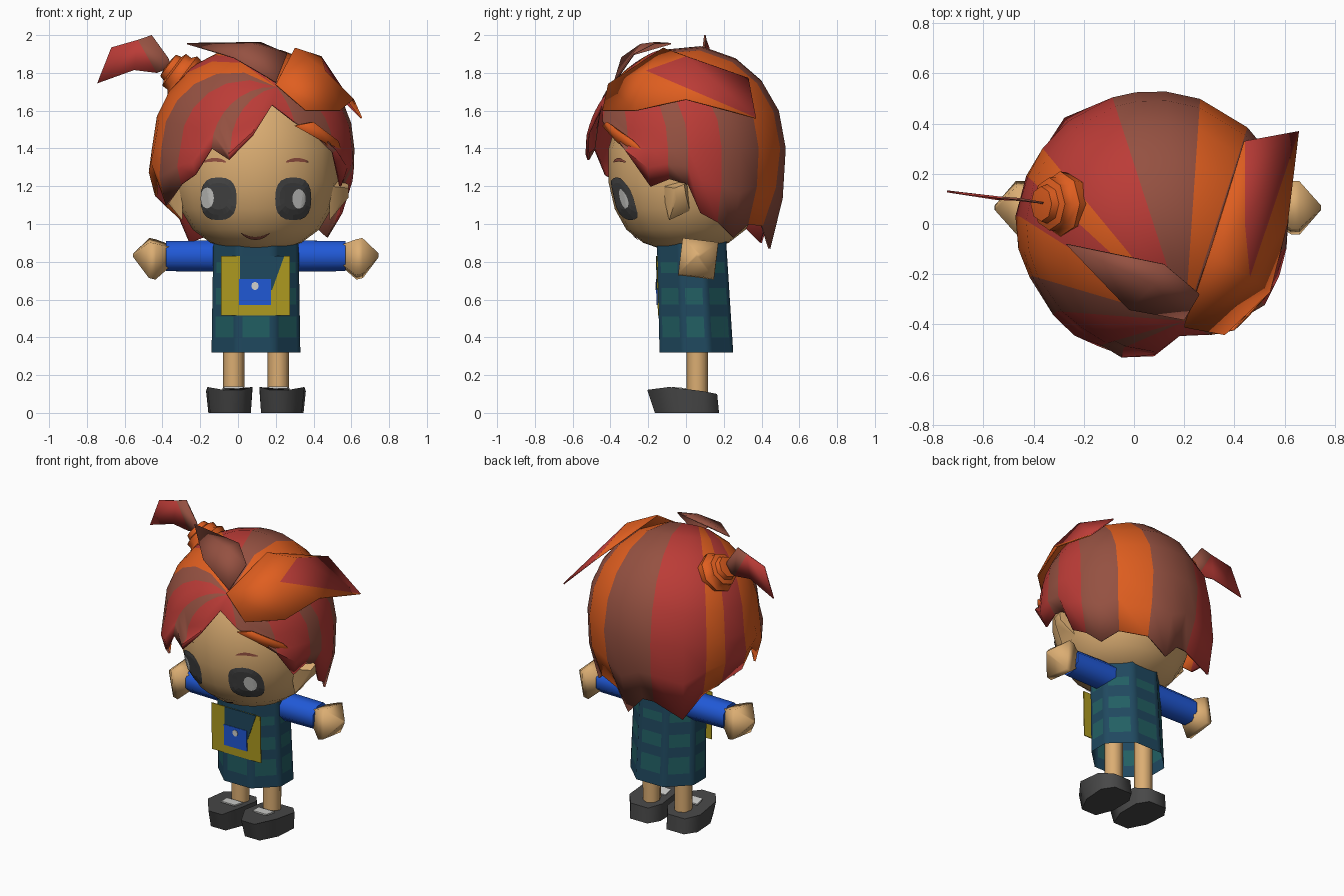
import bpy, bmesh, math
from mathutils import Vector
from mathutils.bvhtree import BVHTree

if "Cube" in bpy.data.objects:
    bpy.data.objects.remove(bpy.data.objects["Cube"])

CX = 0.095  # mirror plane of the figure


def material(name, rgb):
    m = bpy.data.materials.new(name)
    m.diffuse_color = (*rgb, 1)
    m.use_nodes = True
    m.node_tree.nodes["Principled BSDF"].inputs["Base Color"].default_value = m.diffuse_color
    return m


ORANGE = material("orange hair", (0.74, 0.112, 0.014))
RED = material("red hair", (0.50, 0.045, 0.038))
BROWN = material("brown hair", (0.30, 0.082, 0.053))
SKIN = material("skin", (0.71, 0.42, 0.17))
BLUE = material("blue cloth", (0.015, 0.10, 0.68))
NAVY = material("dark blue cloth", (0.014, 0.066, 0.115))
TEAL = material("teal spots", (0.016, 0.115, 0.125))
YELLOW = material("yellow panel", (0.43, 0.33, 0.015))
GREY = material("dark grey", (0.065, 0.065, 0.065))
WHITE = material("light grey", (0.65, 0.65, 0.63))
HAIR = [ORANGE, RED, BROWN]
O, R, B = 0, 1, 2


def make(name, verts, faces, mats, index=None, smooth=None, thick=0, recalc=True):
    me = bpy.data.meshes.new(name)
    me.from_pydata([tuple(v) for v in verts], [], faces)
    for m in mats:
        me.materials.append(m)
    for i, p in enumerate(me.polygons):
        p.material_index = index[i] if index else 0
        p.use_smooth = smooth is not None
    if recalc:
        bm = bmesh.new()
        bm.from_mesh(me)
        bmesh.ops.recalc_face_normals(bm, faces=bm.faces)
        bm.to_mesh(me)
        bm.free()
    if smooth is not None:
        me.set_sharp_from_angle(angle=math.radians(smooth))
    ob = bpy.data.objects.new(name, me)
    bpy.context.collection.objects.link(ob)
    if thick:
        mod = ob.modifiers.new("thickness", 'SOLIDIFY')
        mod.thickness, mod.offset = thick, 0
    return ob


def loft(name, rings, mats, smooth=None, rule=None, bottom=True):
    """Join equal-length rings and cap the ends."""
    n = len(rings[0])
    verts = [v for r in rings for v in r]
    faces, idx = [], []
    for i in range(len(rings) - 1):
        for j in range(n):
            k = (j + 1) % n
            faces.append((i * n + j, i * n + k, (i + 1) * n + k, (i + 1) * n + j))
            idx.append(rule(i, j) if rule else 0)
    faces.append(tuple(range(len(verts) - n, len(verts))))
    if bottom:
        faces.append(tuple(range(n))[::-1])
    return make(name, verts, faces, mats, idx + [0, 0], smooth)


def tube(name, stations, n, mat, smooth=40, turn=0.0):
    """Round rings along a path of (point, radius); rings face the path's overall direction."""
    axis = (Vector(stations[-1][0]) - Vector(stations[0][0])).normalized()
    side = axis.cross((0, 1, 0)).normalized()
    up = side.cross(axis)
    angs = [2 * math.pi * j / n + turn for j in range(n)]
    rings = [[Vector(c) + r * (side * math.cos(a) + up * math.sin(a)) for a in angs]
             for c, r in stations]
    return loft(name, rings, [mat], smooth)


# Head
def head_ring(z, s, n=20):
    return [Vector((CX + 0.435 * s * math.sin(2 * math.pi * j / n),
                    -0.41 * s * math.cos(2 * math.pi * j / n), z)) for j in range(n)]


HEAD = [(.865, .3), (.90, .55), (.97, .77), (1.08, .92), (1.22, 1), (1.4, 1), (1.6, .85),
        (1.74, .55), (1.8, .15)]
head = loft("head", [head_ring(z, s) for z, s in HEAD], [SKIN], 50)
bvh = BVHTree.FromPolygons([v.co for v in head.data.vertices],
                           [p.vertices[:] for p in head.data.polygons])

# Ears
for s, side in ((1, "right"), (-1, "left")):
    base = [(CX + s * .39, y, z) for y, z in ((-.13, 1.2), (0.01, 1.25), (.02, 1.07), (-.09, 1.02))]
    tip = [(CX + s * .49, y, z) for y, z in ((-.06, 1.19), (-.01, 1.21), (0, 1.15), (-.05, 1.14))]
    loft(side + "_ear", [base, tip], [SKIN], 60)


def face_decal(name, cx, cz, rx, rz, mat, off, power=2.0, bend=0.0, n=20):
    """Rounded patch laid on the front of the head."""
    verts, faces = [], []
    for t in (1, .75, .5, .25):
        for j in range(n):
            a = 2 * math.pi * j / n
            c, s = math.cos(a), math.sin(a)
            u = t * math.copysign(abs(c) ** (2 / power), c)
            x = cx + rx * u
            z = cz + rz * t * math.copysign(abs(s) ** (2 / power), s) + bend * u * u
            hit = bvh.ray_cast(Vector((x, -2, z)), Vector((0, 1, 0)))
            verts.append(hit[0] + hit[1] * off * (1 if hit[1].y < 0 else -1))
    for i in range(3):
        for j in range(n):
            k = (j + 1) % n
            faces.append((i * n + j, i * n + k, i * n + n + k, i * n + n + j))
    faces.append(tuple(range(3 * n, 4 * n)))
    make(name, verts, faces, [mat], recalc=False)


# Face details
for s, side in ((1, "right"), (-1, "left")):
    face_decal(side + "_eye", CX + s * .195, 1.135, .094, .112, GREY, .006, 2.6)
    face_decal(side + "_brow", CX + s * .215, 1.34, .06, .01, BROWN, .006, 2, -.012)
face_decal("right_eye_shine", .318, 1.135, .034, .052, WHITE, .009)
face_decal("left_eye_shine", -.158, 1.14, .034, .055, WHITE, .009)
face_decal("mouth", .092, .928, .075, .008, BROWN, .006, 2, .028)

# Hair cap: strands run from a parting point over the head to a jagged rim
C, RAD = Vector((.08, .012, 1.4)), Vector((.53, .512, .54))
POLE = Vector((.23, -.77))
STRANDS = [  # azimuth from the front, rim height, rim spread, colour
    (12, 1.63, 1, R), (25, 1.54, 1, B), (38, 1.47, 1, B), (52, 1.38, 1, R), (66, 1.2, .95, R),
    (78, 1.24, .92, B), (90, 1.21, .9, R), (98, 1.06, .89, R), (110, 1.01, .88, B),
    (122, .93, .87, B), (136, 1.0, .85, O), (160, .99, .81, B), (175, .87, .84, B),
    (188, .98, .82, B), (198, .98, .84, R), (220, .90, .98, R), (236, 1.03, .88, O),
    (250, 1.10, .93, R), (268, 1.15, .97, O), (282, 1.25, .97, O), (295, 1.1, .95, B),
    (314, 1.21, .99, R), (326, 1.26, 1.03, R), (337, 1.40, 1.05, B), (347, 1.34, 1.06, R),
    (0, 1.47, 1.05, R)]


def on_cap(xy, k=1.0):
    """Point on the cap above a plan position in the unit circle."""
    z = math.sqrt(max(0, 1 - xy.length_squared))
    return C + Vector((xy.x * RAD.x * k, xy.y * RAD.y * k, z * RAD.z))


def strand(az, z, k):
    a, h = math.radians(az), (z - C.z) / RAD.z
    flat = Vector((math.sin(a), -math.cos(a)))
    if h > 0:
        end = flat * math.sqrt(1 - h * h)
        return [on_cap(POLE.lerp(end, 1 - (1 - t / 8) ** 1.8), 1 + (k - 1) * t / 8)
                for t in range(1, 9)]
    pts = [on_cap(POLE.lerp(flat, 1 - (1 - t / 6) ** 1.8)) for t in range(1, 7)]
    rim = on_cap(flat, k)
    rim.z = z
    return pts + [(pts[-1] + rim) / 2 + flat.to_3d() * .025, rim]


verts, faces, idx = [on_cap(POLE)], [], []
for az, z, k, c in STRANDS:
    verts += strand(az, z, k)
for i, s in enumerate(STRANDS):
    a, b = 1 + i * 8, 1 + (i + 1) % len(STRANDS) * 8
    faces += [(0, a, b)] + [(a + t, a + t + 1, b + t + 1, b + t) for t in range(7)]
    idx += [s[3]] * 8
make("hair_cap", verts, faces, HAIR, idx, 50, .012)

# Loose locks
make("side_lock", [(.2, -.41, 1.74), (.30, -.12, 1.93), (.44, .33, 1.77), (.655, .37, 1.56),
                   (.61, 0, 1.66), (.54, -.27, 1.6), (.36, -.44, 1.6), (.46, -.21, 1.81),
                   (.44, .0, 1.885)],
     [(0, 1, 7), (1, 8, 7), (1, 2, 8), (8, 2, 3), (8, 3, 7), (7, 3, 4), (0, 7, 5, 6), (7, 4, 5)],
     HAIR, [O, O, O, R, R, O, O, O], 60, .008)
make("top_lock", [(-.27, -.08, 1.955), (.12, -.16, 1.96), (.26, -.28, 1.90), (.2, -.38, 1.75),
                  (-.02, -.34, 1.88), (.08, -.24, 1.95)],
     [(0, 1, 5), (1, 2, 5), (0, 5, 4), (5, 2, 3, 4)], HAIR, [B, B, B, B], 50, .008)
make("cheek_lock", [(.3, -.44, 1.52), (.4, -.42, 1.54), (.53, -.28, 1.44), (.57, -.14, 1.3),
                    (.46, -.36, 1.43)],
     [(0, 1, 4), (1, 2, 4), (2, 3, 4)], HAIR, [O, O, O], 50, .008)

# Bun and tail
bun = [(0, .12), (.055, .13), (.075, .105), (.11, .105), (.12, .078), (.15, .07), (.155, .04)]
tube("hair_bun", [((-.25 - .80 * t, .08, 1.75 + .6 * t), r) for t, r in bun], 8, ORANGE, 50)
make("hair_tail", [(-.35, .08, 1.83), (-.37, .085, 1.88), (-.457, .10, 2.0), (-.53, .105, 1.975),
                   (-.43, .095, 1.80), (-.55, .10, 1.815), (-.67, .12, 1.935), (-.745, .13, 1.745)],
     [(0, 1, 2, 3, 4), (4, 3, 5), (3, 6, 7, 5)], HAIR, [B, R, R], 40, .008)


# Tunic: eight sides, each with a spotted middle strip; the top rises toward the back
def tunic_ring(z):
    t = (z - .32) / .63
    y0, y1, hw = -.14 - .015 * t, .25 - .04 * t, .235 - .01 * t
    cy, hy = (y0 + y1) / 2, (y1 - y0) / 2
    c = [(.43, -1), (1, -.34), (1, .34), (.43, 1), (-.43, 1), (-1, .34), (-1, -.34), (-.43, -1)]
    out = []
    for i, p in enumerate(c):
        q = c[(i + 1) % 8]
        for f in (0, .14, .86):
            u, v = p[0] + (q[0] - p[0]) * f, p[1] + (q[1] - p[1]) * f
            out.append(Vector((CX + hw * u, cy + hy * v, z + (.035 * (v + .3) if z > .9 else 0))))
    return out


ROWS = (.32, .40, .51, .575, .66, .74, .80, .87, .945)
loft("tunic", [tunic_ring(z) for z in ROWS], [NAVY, TEAL], 55,
     lambda i, j: int(i % 2 == 1 and i < 7 and j % 3 == 1), bottom=False)
tube("neck", [((CX, .03, .85), .12), ((CX, .03, 1.0), .12)], 8, SKIN)


# Front panel and pocket, following the lean of the tunic
def plate(name, pts, off, mat):
    y = [-.14 - .024 * (z - .32) - off for _, z in pts]
    loft(name, [[(p[0], v, p[1]) for p, v in zip(pts, y)],
                [(p[0], v + .006, p[1]) for p, v in zip(pts, y)]], [mat])


def rect(x0, x1, z0, z1):
    return [(x0, z0), (x1, z0), (x1, z1), (x0, z1)]


plate("front_panel", rect(-.09, .275, .515, .83), .004, YELLOW)
plate("panel_bib", [(.01, .65), (.18, .65), (.245, .83), (.01, .83)], .007, NAVY)
plate("pocket", rect(.005, .175, .57, .71), .010, BLUE)
plate("pocket_mark", [(.09 + .02 * math.cos(a), .672 + .022 * math.sin(a))
                      for a in [k * math.pi / 4 for k in range(8)]], .013, WHITE)

# Limbs and shoes, mirrored about the figure's centre
for s, side in ((1, "right"), (-1, "left")):
    tube(side + "_sleeve", [((CX + s * x, .065, .83), r)
                            for x, r in ((.10, .09), (.24, .089), (.475, .086))], 8, BLUE, 60, .39)
    tube(side + "_hand", [((CX + s * x, .065, z), r) for x, z, r in
                          ((.455, .832, .075), (.53, .812, .135), (.565, .82, .135),
                           (.65, .835, .012))], 4, SKIN, 100, math.pi / 4 + .12)
    lx = CX + s * .118
    tube(side + "_leg", [((lx, .06, .08), .056), ((lx, .06, .6), .058)], 8, SKIN, 50)
    sx = CX + s * .142
    sole = [(-.07, -.165), (.04, -.165), (.10, -.05), (.11, .1), (.06, .175),
            (-.07, .175), (-.115, .1), (-.115, -.05)]
    top = [(-.07, -.205, .122), (.03, -.205, .122), (.115, -.09, .137), (.122, .09, .115),
           (.06, .165, .10), (-.07, .165, .10), (-.123, .09, .115), (-.123, -.09, .137)]
    loft(side + "_shoe", [[(sx + s * x, y, 0) for x, y in sole],
                          [(sx + s * x, y, z) for x, y, z in top]], [GREY], 70)
    tongue = [(-.05, -.075), (.05, -.075), (.06, .0), (-.06, .0)]
    loft(side + "_shoe_tongue", [[(lx + x, y, z - .1 * y) for x, y in tongue]
                                 for z in (.122, .131)], [WHITE])
